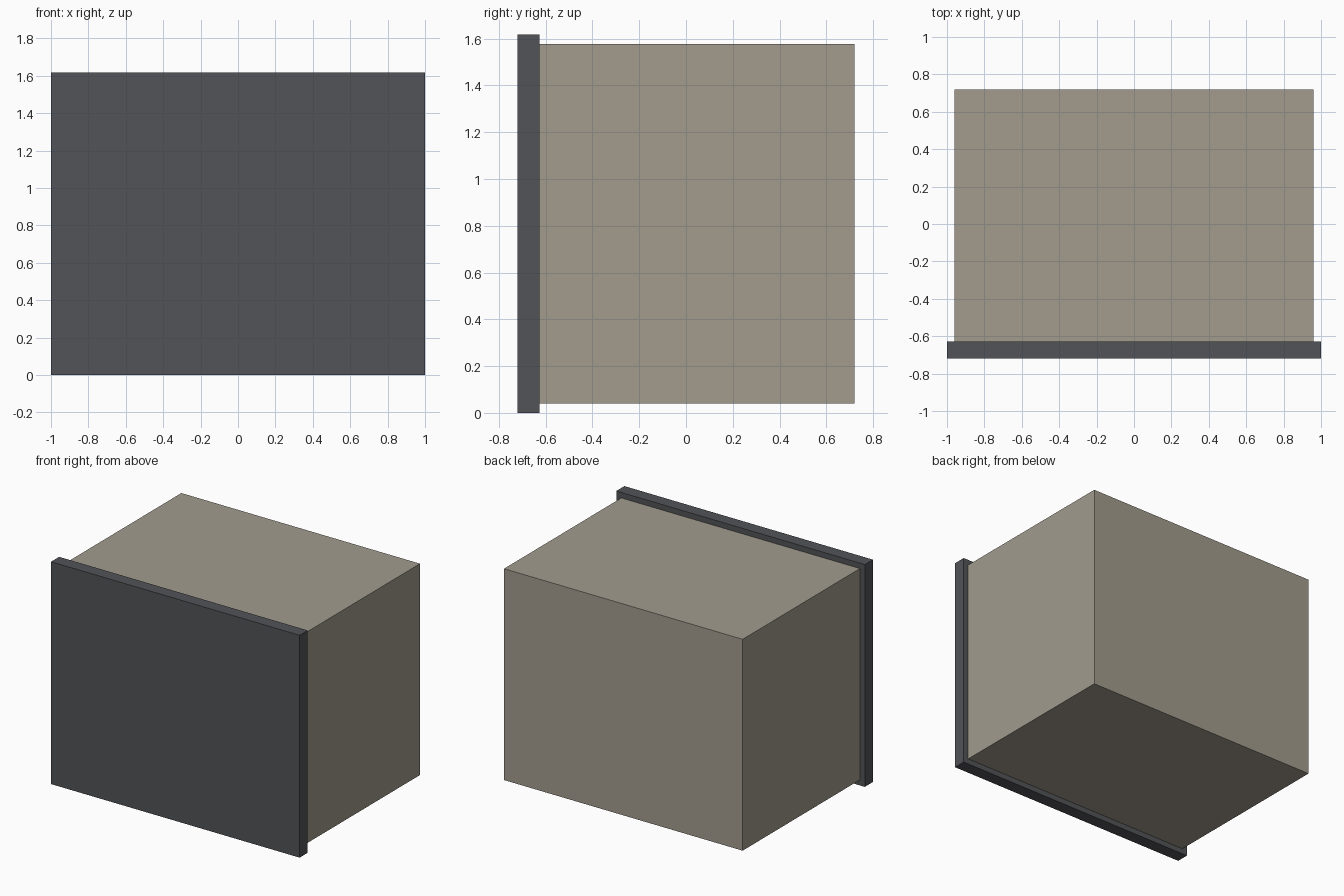
import bpy

if "Cube" in bpy.data.objects:
    bpy.data.objects.remove(bpy.data.objects["Cube"])


def material(name, rgb):
    mat = bpy.data.materials.new(name)
    mat.diffuse_color = (*rgb, 1.0)
    mat.use_nodes = True
    mat.node_tree.nodes["Principled BSDF"].inputs["Base Color"].default_value = mat.diffuse_color
    return mat


def box(name, lo, hi, mat):
    """Axis-aligned box between two corners."""
    centre = [(a + b) / 2 for a, b in zip(lo, hi)]
    bpy.ops.mesh.primitive_cube_add(size=1, location=centre)
    obj = bpy.context.object
    obj.name = name
    obj.scale = [b - a for a, b in zip(lo, hi)]
    bpy.ops.object.transform_apply(location=False, rotation=False, scale=True)
    obj.data.materials.append(mat)
    return obj


dark = material("dark_grey", (0.085, 0.087, 0.095))
beige = material("warm_beige", (0.36, 0.33, 0.27))

# Front slab, slightly larger than the body all round
box("front_panel", (-1.0, -0.72, 0.0), (1.0, -0.627, 1.617), dark)

# Main housing behind the slab
box("body", (-0.96, -0.627, 0.04), (0.96, 0.72, 1.577), beige)
